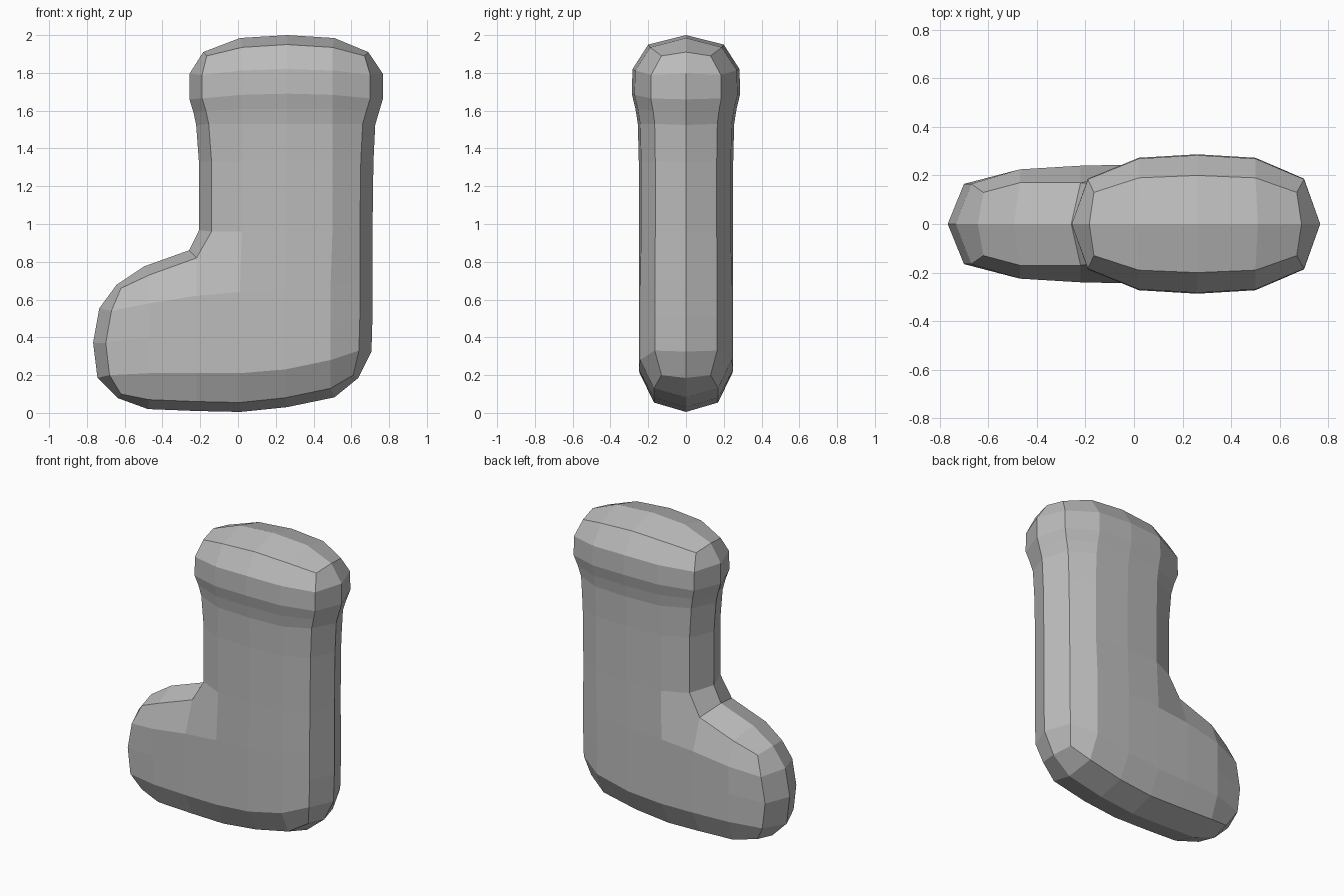
import bpy
import bmesh
from mathutils import Vector

cube = bpy.data.objects.get("Cube")
if cube:
    bpy.data.objects.remove(cube)

# Plain grey material
grey = bpy.data.materials.new("plain_grey")
grey.use_nodes = True
colour = (0.5, 0.5, 0.5, 1)
grey.diffuse_color = colour
grey.node_tree.nodes["Principled BSDF"].inputs["Base Color"].default_value = colour

# Side panel grid, keyed by (column, row): columns run toe to heel, rows run sole to cuff
TOE, ANKLE, HEEL, INSTEP, TOP = 0, 2, 6, 4, 11
column_x = [0, -0.47, -0.22, 0.01, 0.25, 0.49, 0]
foot_depth = [0.165, 0.225, 0.24, 0.245, 0.25, 0.242, 0.165]
leg_share = {2: 0.65, 3: 0.95, 4: 1, 5: 0.95, 6: 0.65}
grid = {}

# Foot rows: toe x, heel x, heights along the columns
foot_rows = [
    (-0.62, 0.61, [0.1, 0.07, 0.06, 0.055, 0.08, 0.13, 0.2]),
    (-0.68, 0.64, [0.2, 0.21, 0.21, 0.21, 0.23, 0.28, 0.33]),
    (-0.70, 0.645, [0.37, 0.4, 0.42, 0.43, 0.44, 0.47, 0.51]),
    (-0.67, 0.645, [0.54, 0.58, 0.62, 0.64, 0.65, 0.67, 0.7]),
    (-0.62, 0, [0.66, 0.73, 0.82]),
]
for r, (toe_x, heel_x, heights) in enumerate(foot_rows):
    for c, z in enumerate(heights):
        x = toe_x if c == TOE else heel_x if c == HEEL else column_x[c]
        depth = foot_depth[c]
        if r in (0, INSTEP):
            depth = 0.13 if c in (TOE, HEEL) else 0.17
        grid[c, r] = Vector((x, depth, z))

# Leg and cuff rows: height, front x, back x, depth, droop at the ends
leg_rows = [
    (0.96, -0.14, 0.645, 0.25, 0), (1.33, -0.14, 0.65, 0.25, 0),
    (1.53, -0.155, 0.66, 0.255, 0), (1.61, -0.17, 0.68, 0.268, 0.01),
    (1.69, -0.19, 0.70, 0.287, 0.025), (1.82, -0.19, 0.70, 0.283, 0.03),
    (1.95, -0.165, 0.67, 0.2, 0.06),
]
for r, (z, front_x, back_x, depth, droop) in enumerate(leg_rows, INSTEP + 1):
    for c, share in leg_share.items():
        x = front_x if c == ANKLE else back_x if c == HEEL else column_x[c] + 0.01
        fall = droop if c in (ANKLE, HEEL) else droop * (1 - share) * 5
        grid[c, r] = Vector((x, depth * share, z - fall))

# Panel faces: regular cells, plus the five-sided cell at the inside bend
cells = []
for c, r in grid:
    above = r + 2 if r == INSTEP - 1 and c >= ANKLE else r + 1
    cell = [(c, r), (c + 1, r), (c + 1, above), (c, above)]
    if (c, r) == (ANKLE, INSTEP - 1):
        cell.append((ANKLE, INSTEP))
    if all(key in grid for key in cell):
        cells.append(cell)

# Closed rim around the panel, walked sole, back, top, front, instep, toe
rim = [(c, 0) for c in range(HEEL)]
rim += [(HEEL, r) for r in range(TOP) if r != INSTEP]
rim += [(c, TOP) for c in range(HEEL, ANKLE, -1)]
rim += [(ANKLE, r) for r in range(TOP, INSTEP - 1, -1)]
rim += [(1, INSTEP)] + [(TOE, r) for r in range(INSTEP, 0, -1)]
corners = {(TOE, 0), (HEEL, 0), (HEEL, TOP), (ANKLE, TOP), (TOE, INSTEP)}

bm = bmesh.new()

# Centre ridge: the rim pushed outward in the middle plane
ridge = []
for i, key in enumerate(rim):
    run = grid[rim[(i + 1) % len(rim)]] - grid[rim[i - 1]]
    run.y = 0
    run.normalize()
    reach = 0.5 if key in corners else 1
    p = grid[key]
    ridge.append(bm.verts.new((p.x + run.z * 0.067 * reach, 0,
                               p.z - run.x * 0.05 * reach)))

# Both side panels, each joined to the ridge
for side in (-1, 1):
    verts = {k: bm.verts.new((p.x, p.y * side, p.z)) for k, p in grid.items()}
    for cell in cells:
        bm.faces.new([verts[k] for k in cell])
    for i, key in enumerate(rim):
        j = (i + 1) % len(rim)
        bm.faces.new([verts[key], verts[rim[j]], ridge[j], ridge[i]])

bmesh.ops.recalc_face_normals(bm, faces=bm.faces)
mesh = bpy.data.meshes.new("stocking_boot")
bm.to_mesh(mesh)
bm.free()
mesh.materials.append(grey)
boot = bpy.data.objects.new("stocking_boot", mesh)
bpy.context.collection.objects.link(boot)
